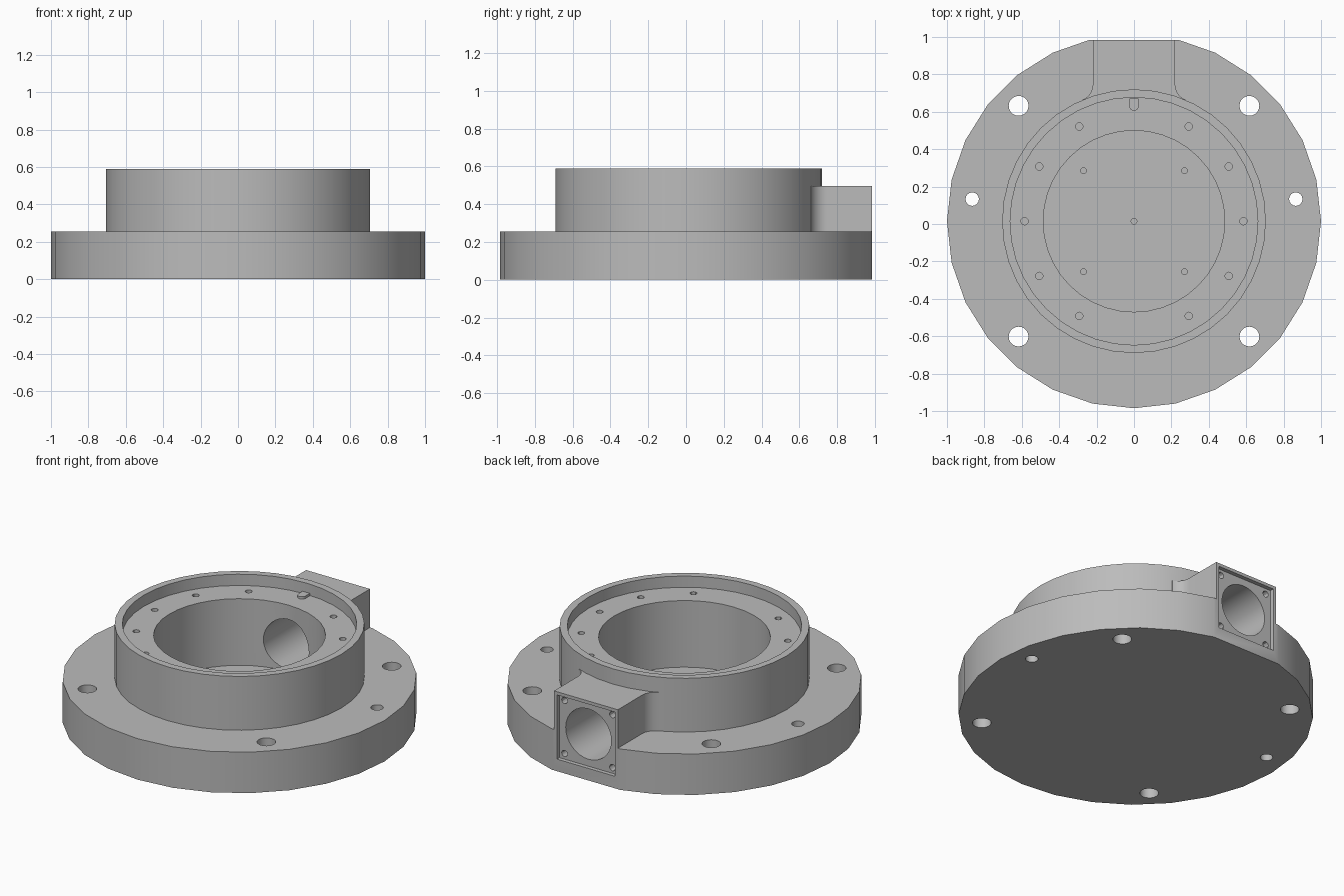
import bpy, bmesh, math
from mathutils import Matrix

if "Cube" in bpy.data.objects:
    bpy.data.objects.remove(bpy.data.objects["Cube"], do_unlink=True)

CY = 0.015            # centre of the round parts along y
FACE_Y = 0.985        # flat port face
PORT_Z = 0.275        # port axis height

steel = bpy.data.materials.new("plain grey metal")
steel.use_nodes = True
steel.diffuse_color = (0.5, 0.5, 0.5, 1)
steel.node_tree.nodes["Principled BSDF"].inputs["Base Color"].default_value = (0.5, 0.5, 0.5, 1)


def prism(name, outline, z0, z1, matrix=None):
    """Closed solid from a counter-clockwise outline raised from z0 to z1."""
    bm = bmesh.new()
    low = [bm.verts.new((x, y, z0)) for x, y in outline]
    high = [bm.verts.new((x, y, z1)) for x, y in outline]
    bm.faces.new(low[::-1])
    bm.faces.new(high)
    n = len(outline)
    for i in range(n):
        j = (i + 1) % n
        bm.faces.new((low[i], low[j], high[j], high[i]))
    if matrix:
        bm.transform(matrix)
    bmesh.ops.recalc_face_normals(bm, faces=bm.faces)
    mesh = bpy.data.meshes.new(name)
    bm.to_mesh(mesh)
    bm.free()
    mesh.materials.append(steel)
    obj = bpy.data.objects.new(name, mesh)
    bpy.context.collection.objects.link(obj)
    return obj


def circle(r, x=0, y=CY, sides=40):
    return [(x + r * math.cos(math.tau * i / sides), y + r * math.sin(math.tau * i / sides))
            for i in range(sides)]


def square(half, depth0, depth1):
    return [(-half, depth0), (half, depth0), (half, depth1), (-half, depth1)]


def combine(target, tool, operation):
    mod = target.modifiers.new(tool.name, "BOOLEAN")
    mod.operation, mod.solver, mod.object = operation, "EXACT", tool
    bpy.context.view_layer.update()
    result = bpy.data.meshes.new_from_object(
        target.evaluated_get(bpy.context.evaluated_depsgraph_get()))
    target.modifiers.clear()
    target.data = result
    bpy.data.objects.remove(tool, do_unlink=True)


def cut(outline, z0, z1, matrix=None):
    combine(housing, prism("cutter", outline, z0, z1, matrix), "DIFFERENCE")


# Flange and drum
housing = prism("housing", circle(1.0, sides=28), 0, 0.255)
combine(housing, prism("drum", circle(0.705), 0.1, 0.59), "UNION")

# Port block, flaring into the drum with tangent fillets
half, fillet, drum_r = 0.22, 0.09, 0.705
fx = half + fillet
fy = CY + math.sqrt((drum_r + fillet) ** 2 - fx ** 2)
end = math.atan2(CY - fy, -fx) % math.tau
side = [(half, 1.1)]
for i in range(9):
    a = math.pi + (end - math.pi) * i / 8
    side.append((fx + fillet * math.cos(a), fy + fillet * math.sin(a)))
side.append((0.26, 0.6))
block = [(-x, y) for x, y in side] + side[::-1]
combine(housing, prism("port_block", block, 0.1, 0.495), "UNION")
cut(square(1.2, FACE_Y, 1.3), -0.1, 0.8)

# Rim recess and main cavity
cut(circle(0.662), 0.52, 0.7)
cut(circle(0.485), 0.105, 0.7)

# Port recess, bore and corner screw holes, drilled along y
to_port = Matrix.Translation((0, FACE_Y, PORT_Z)) @ Matrix.Rotation(math.pi / 2, 4, "X")
cut(square(0.2, -0.2, 0.2), -0.1, 0.025, to_port)
cut(circle(0.157, 0, 0, 32), -0.1, 0.75, to_port)
for sx in (-1, 1):
    for sz in (-1, 1):
        cut(circle(0.02, sx * 0.165, sz * 0.165, 12), -0.1, 0.1, to_port)

# Flange through holes
for s in (-1, 1):
    for t in (-1, 1):
        cut(circle(0.053, s * 0.617, CY + t * 0.617, 20), -0.1, 0.5)
    cut(circle(0.036, s * 0.865, 0.133, 16), -0.1, 0.5)

# Screw holes round the ledge, leaving out front and back
for i in range(12):
    if i not in (3, 9):
        a = math.tau * i / 12
        cut(circle(0.02, 0.585 * math.cos(a), CY + 0.585 * math.sin(a), 12), 0.44, 0.56)

# Blind holes in the cavity floor
for x, y in ((0, 0), (1, 1), (1, -1), (-1, 1), (-1, -1)):
    cut(circle(0.016, 0.27 * x, CY + 0.27 * y, 12), 0.04, 0.15)

# Locating key on the ledge, with a rounded inner end
key_outline = [(0.025, 0.672), (-0.025, 0.672)]
key_outline += [(0.025 * math.cos(math.pi * (1 + i / 8)), 0.63 + 0.025 * math.sin(math.pi * (1 + i / 8)))
                for i in range(9)]
key = prism("locating_key", key_outline, 0.51, 0.535)

# Smooth round walls, sharp edges kept
for obj in bpy.context.selected_objects:
    obj.select_set(False)
for obj in (housing, key):
    obj.select_set(True)
bpy.context.view_layer.objects.active = housing
bpy.ops.object.shade_smooth_by_angle(angle=math.radians(30))
